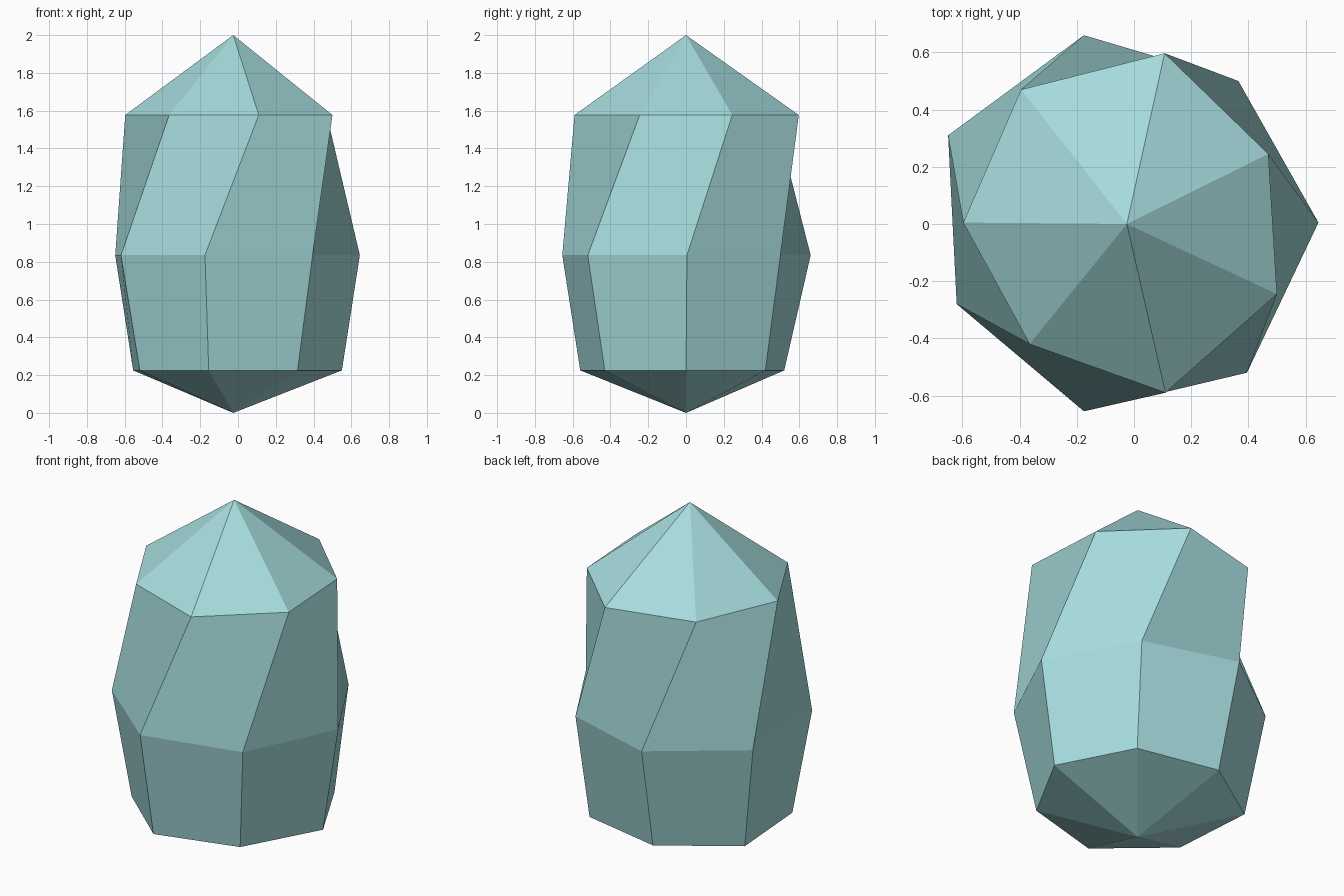
import bpy

if "Cube" in bpy.data.objects:
    bpy.data.objects.remove(bpy.data.objects["Cube"])

# Pale teal crystal colour
mat = bpy.data.materials.new("pale_teal_stone")
mat.diffuse_color = (0.38, 0.71, 0.72, 1.0)
mat.use_nodes = True
mat.node_tree.nodes["Principled BSDF"].inputs["Base Color"].default_value = mat.diffuse_color

# Seven-sided rings, slightly irregular, listed counter-clockwise
SIDES = 7
rings = [
    # base ring
    (0.225, [(0.55, 0.0), (0.33, 0.42), (-0.15, 0.52), (-0.555, 0.25),
             (-0.52, -0.24), (-0.155, -0.56), (0.315, -0.43)]),
    # widest ring
    (0.835, [(0.645, 0.005), (0.365, 0.50), (-0.175, 0.66), (-0.65, 0.31),
             (-0.62, -0.28), (-0.175, -0.655), (0.395, -0.52)]),
    # shoulder ring, twisted by half a side
    (1.577, [(0.47, 0.245), (0.107, 0.597), (-0.395, 0.47), (-0.597, 0.005),
             (-0.365, -0.42), (0.11, -0.59), (0.50, -0.245)]),
]
verts = [(x, y, z) for z, ring in rings for x, y in ring]
low, tip = len(verts), len(verts) + 1
verts += [(-0.025, 0, 0), (-0.025, 0, 2.0)]

faces = []
for k in range(SIDES):
    n = (k + 1) % SIDES
    # side facets between neighbouring rings
    for r in range(len(rings) - 1):
        a, b = r * SIDES, (r + 1) * SIDES
        faces.append((a + k, a + n, b + n, b + k))
    # lower and upper points
    top = (len(rings) - 1) * SIDES
    faces.append((low, n, k))
    faces.append((tip, top + k, top + n))

mesh = bpy.data.meshes.new("crystal_rock")
mesh.from_pydata(verts, [], faces)
mesh.materials.append(mat)
mesh.update()
bpy.context.collection.objects.link(bpy.data.objects.new("crystal_rock", mesh))
